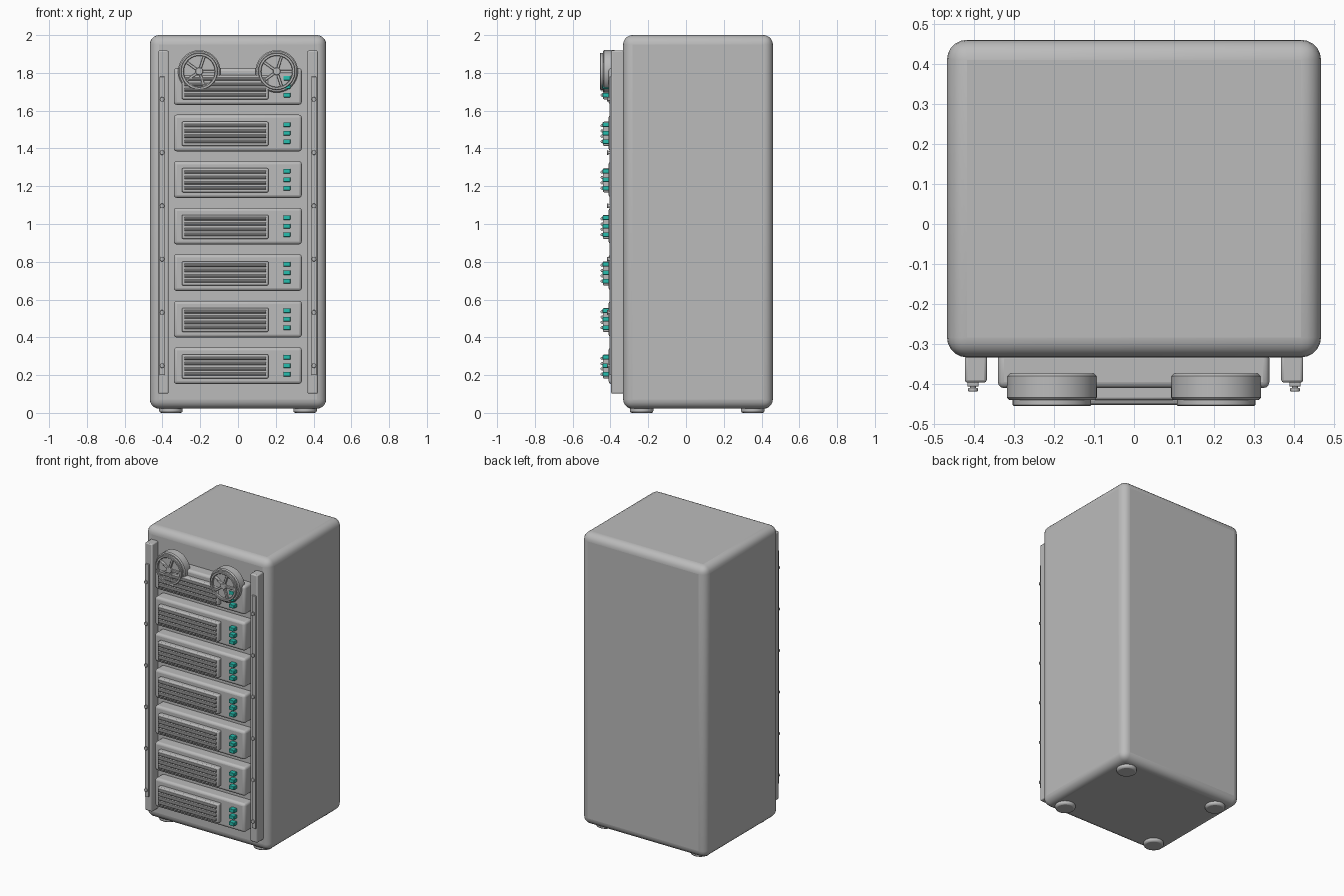
import bpy, bmesh, math
from mathutils import Matrix, Vector

default = bpy.data.objects.get("Cube")
if default:
    bpy.data.objects.remove(default, do_unlink=True)


def material(name, rgb):
    m = bpy.data.materials.new(name)
    m.use_nodes = True
    m.diffuse_color = (*rgb, 1)
    m.node_tree.nodes["Principled BSDF"].inputs["Base Color"].default_value = (*rgb, 1)
    return m


GREY = material("cabinet grey", (0.5, 0.5, 0.5))
TEAL = material("indicator teal", (0.02, 0.52, 0.43))


def finish(name, bm, mat, bevel=0, segments=2):
    bmesh.ops.recalc_face_normals(bm, faces=bm.faces)
    me = bpy.data.meshes.new(name)
    bm.to_mesh(me)
    bm.free()
    me.materials.append(mat)
    ob = bpy.data.objects.new(name, me)
    bpy.context.collection.objects.link(ob)
    if bevel:
        mod = ob.modifiers.new("Rounded edges", "BEVEL")
        mod.width, mod.segments = bevel, segments
        mod.limit_method = "ANGLE"
    bpy.ops.object.select_all(action="DESELECT")
    ob.select_set(True)
    bpy.context.view_layer.objects.active = ob
    bpy.ops.object.shade_smooth_by_angle(angle=math.radians(35))
    return ob


def box(name, x, y, z, mat=GREY, bevel=0, segments=2):
    """Box between (min, max) pairs on each axis."""
    bm = bmesh.new()
    size = [b - a for a, b in (x, y, z)]
    mid = Vector([(a + b) / 2 for a, b in (x, y, z)])
    bmesh.ops.create_cube(bm, size=1, matrix=Matrix.Translation(mid) @ Matrix.Diagonal((*size, 1)))
    return finish(name, bm, mat, bevel, segments)


def rod(name, center, radius, depth, axis, bevel=0, sides=24):
    """Cylinder along the given axis."""
    bm = bmesh.new()
    turn = Vector((0, 0, 1)).rotation_difference(Vector(axis)).to_matrix().to_4x4()
    bmesh.ops.create_cone(bm, cap_ends=True, segments=sides, radius1=radius, radius2=radius,
                          depth=depth, matrix=Matrix.Translation(center) @ turn)
    return finish(name, bm, GREY, bevel)


def lathe(name, profile, x, z, sides=40):
    """Spin a (radius, y) profile around a front-to-back axis."""
    bm = bmesh.new()
    verts = [bm.verts.new((r, y, 0)) for r, y in profile]
    edges = [bm.edges.new(pair) for pair in zip(verts, verts[1:])]
    bmesh.ops.spin(bm, geom=verts + edges, cent=(0, 0, 0), axis=(0, 1, 0),
                   angle=math.tau, steps=sides)
    bmesh.ops.remove_doubles(bm, verts=bm.verts, dist=0.0001)
    bmesh.ops.translate(bm, verts=bm.verts, vec=(x, 0, z))
    return finish(name, bm, GREY)


# Cabinet body and feet
box("cabinet", (-0.467, 0.467), (-0.333, 0.46), (0.022, 2.0), bevel=0.05, segments=5)
for x in (-0.355, 0.355):
    for y in (-0.235, 0.353):
        rod("foot", (x, y, 0.02), 0.062, 0.04, (0, 0, 1), 0.01, 32)

# Side rails with a raised strip and a column of bolts
for side in (-1, 1):
    def span(center, half):
        return (side * center - half, side * center + half)
    box("rail", span(0.395, 0.0275), (-0.396, -0.32), (0.102, 1.918), bevel=0.007)
    box("rail_strip", span(0.402, 0.014), (-0.406, -0.38), (0.2, 1.78), bevel=0.003)
    for i in range(6):
        z = 0.25 + 0.282 * i
        rod("bolt_shaft", (side * 0.402, -0.4, z), 0.008, 0.03, (0, 1, 0), sides=12)
        rod("bolt_head", (side * 0.402, -0.414, z), 0.0125, 0.008, (0, 1, 0), 0.002, 16)

# Stacked drive units: case, vent panel, slats and indicators
for i in range(7):
    z = 0.25 + 0.2463 * i
    box("drive_case", (-0.34, 0.338), (-0.41, -0.32), (z - 0.097, z + 0.097), bevel=0.016, segments=3)
    box("vent_panel", (-0.297, 0.161), (-0.44, -0.4), (z - 0.068, z + 0.06), bevel=0.007)
    for k in range(4):
        rod("vent_slat", (-0.068, -0.444, z - 0.045 + 0.028 * k), 0.0085, 0.43, (1, 0, 0), sides=10)
    for k in (-1, 0, 1):
        h = z + 0.045 * k
        box("indicator", (0.24, 0.278), (-0.441, -0.4), (h - 0.012, h + 0.012), TEAL, 0.003)

# Pair of tape reels: drum with raised rim, hub and five spokes
REEL = [(0, -0.373), (0.105, -0.373), (0.1125, -0.38), (0.1125, -0.433), (0.106, -0.44),
        (0.098, -0.44), (0.098, -0.452), (0.095, -0.455), (0.085, -0.455), (0.082, -0.452),
        (0.082, -0.438), (0, -0.438)]
for x in (-0.205, 0.205):
    z = 1.808
    lathe("reel", REEL, x, z)
    rod("reel_hub", (x, -0.444, z), 0.02, 0.02, (0, 1, 0), 0.003)
    for k in range(5):
        a = math.tau * k / 5
        bm = bmesh.new()
        place = (Matrix.Translation((x, -0.442, z)) @ Matrix.Rotation(a, 4, "Y")
                 @ Matrix.Translation((0.045, 0, 0)) @ Matrix.Diagonal((0.082, 0.018, 0.014, 1)))
        bmesh.ops.create_cube(bm, size=1, matrix=place)
        finish("reel_spoke", bm, GREY, 0.003)
